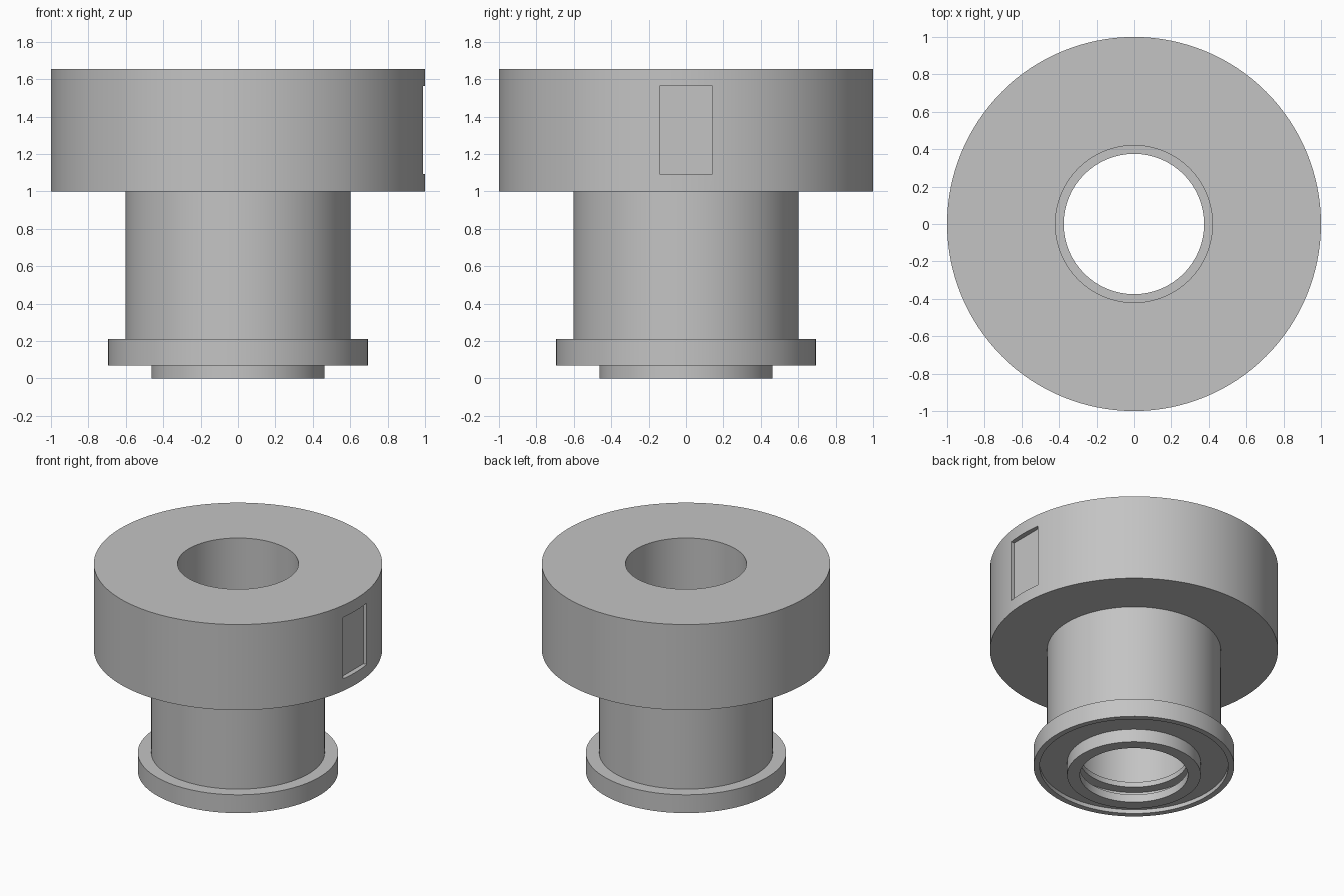
import bpy, bmesh, math
from mathutils import Matrix

cube = bpy.data.objects.get("Cube")
if cube:
    bpy.data.objects.remove(cube, do_unlink=True)

SEGMENTS = 128

grey = bpy.data.materials.new("light_grey")
grey.use_nodes = True
colour = (0.55, 0.55, 0.55, 1)
grey.diffuse_color = colour
grey.node_tree.nodes["Principled BSDF"].inputs["Base Color"].default_value = colour


def make_object(name, bm):
    bmesh.ops.recalc_face_normals(bm, faces=bm.faces)
    mesh = bpy.data.meshes.new(name)
    bm.to_mesh(mesh)
    bm.free()
    mesh.materials.append(grey)
    obj = bpy.data.objects.new(name, mesh)
    bpy.context.collection.objects.link(obj)
    return obj


def lathe(name, profile):
    """Revolve a closed (radius, height) outline around z."""
    bm = bmesh.new()
    rings = []
    for i in range(SEGMENTS):
        a = 2 * math.pi * i / SEGMENTS
        rings.append([bm.verts.new((r * math.cos(a), r * math.sin(a), z)) for r, z in profile])
    n = len(profile)
    for i, ring in enumerate(rings):
        following = rings[(i + 1) % SEGMENTS]
        for j in range(n):
            k = (j + 1) % n
            bm.faces.new((ring[j], following[j], following[k], ring[k]))
    return make_object(name, bm)


# Stepped body: spigot, recessed flange, neck, wide head, bore with inner groove
body = lathe("stepped_adapter_body", [
    (0.375, 0), (0.463, 0), (0.463, 0.10), (0.653, 0.10), (0.653, 0.07),
    (0.695, 0.07), (0.695, 0.21), (0.602, 0.21), (0.602, 1.0),
    (1.0, 1.0), (1.0, 1.655), (0.42, 1.655),
    (0.42, 0.16), (0.375, 0.16), (0.375, 0.12),
    (0.45, 0.12), (0.45, 0.06), (0.375, 0.06),
])

# Shallow rectangular pocket in the side of the head
bm = bmesh.new()
bmesh.ops.create_cube(bm, size=1, matrix=Matrix.Translation((1.063, 0, 1.328))
                      @ Matrix.Diagonal((0.2, 0.285, 0.47, 1)))
cutter = make_object("pocket_cutter", bm)
cutter.hide_render = True
cutter.hide_set(True)

cut = body.modifiers.new("side_pocket", 'BOOLEAN')
cut.operation = 'DIFFERENCE'
cut.solver = 'EXACT'
cut.object = cutter

# Apply the cut, then smooth the round walls and keep the rims crisp
bpy.ops.object.select_all(action='DESELECT')
body.select_set(True)
bpy.context.view_layer.objects.active = body
bpy.ops.object.modifier_apply(modifier=cut.name)
bpy.data.objects.remove(cutter, do_unlink=True)
bpy.ops.object.shade_smooth_by_angle(angle=math.radians(30))
